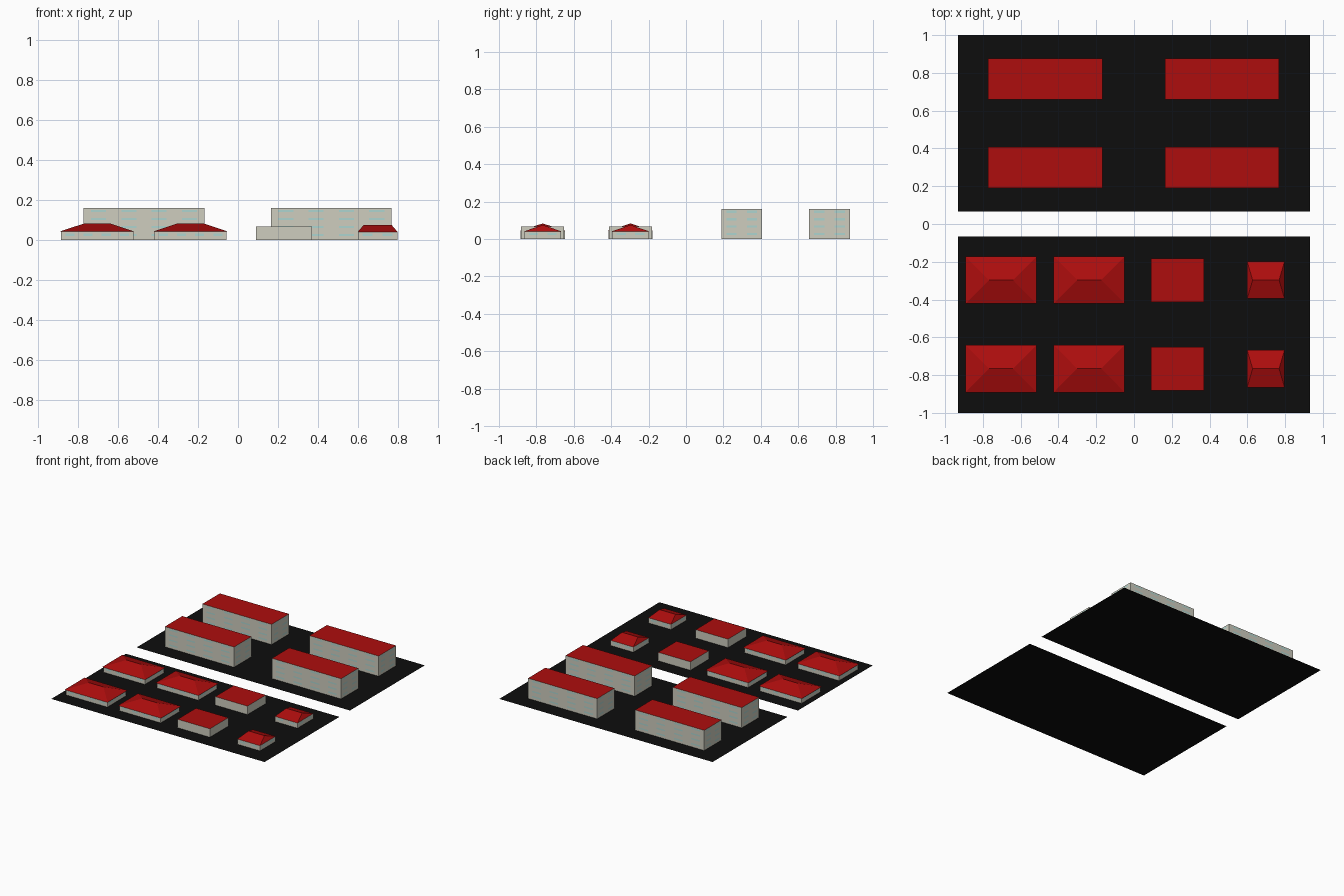
import bpy, bmesh

if "Cube" in bpy.data.objects:
    bpy.data.objects.remove(bpy.data.objects["Cube"])


def material(name, rgb):
    m = bpy.data.materials.new(name)
    m.diffuse_color = (*rgb, 1)
    m.use_nodes = True
    m.node_tree.nodes["Principled BSDF"].inputs["Base Color"].default_value = m.diffuse_color
    return m


WALL = material("wall_plaster", (0.62, 0.61, 0.52))
ROOF = material("roof_red", (0.42, 0.004, 0.004))
GLASS = material("window_glass", (0.42, 0.66, 0.63))
ASPHALT = material("asphalt", (0.004, 0.004, 0.004))


def make(name, quads, mat):
    """Build one flat-shaded object from a list of polygons."""
    bm = bmesh.new()
    for q in quads:
        bm.faces.new([bm.verts.new(p) for p in q])
    bmesh.ops.remove_doubles(bm, verts=bm.verts, dist=1e-6)
    me = bpy.data.meshes.new(name)
    bm.to_mesh(me)
    bm.free()
    me.materials.append(mat)
    ob = bpy.data.objects.new(name, me)
    bpy.context.collection.objects.link(ob)
    return ob


def corners(cx, cy, w, d, z):
    x, y = w / 2, d / 2
    return [(cx - x, cy - y, z), (cx + x, cy - y, z),
            (cx + x, cy + y, z), (cx - x, cy + y, z)]


def walls(name, cx, cy, w, d, h):
    a, b = corners(cx, cy, w, d, 0), corners(cx, cy, w, d, h)
    make(name, [(a[i], a[(i + 1) % 4], b[(i + 1) % 4], b[i]) for i in range(4)], WALL)


def flat_roof(name, cx, cy, w, d, h):
    make(name, [corners(cx, cy, w, d, h)], ROOF)


def hip_roof(name, cx, cy, w, d, eave, top, ridge):
    a, b, c, e = corners(cx, cy, w, d, eave)
    l, r = (cx - ridge / 2, cy, top), (cx + ridge / 2, cy, top)
    make(name, [(a, b, r, l), (b, c, r), (c, e, l, r), (e, a, l), (e, c, b, a)], ROOF)


def windows(name, cx, cy, w, d, h, rows, cols_long, cols_end):
    """Rows of thin window panes just proud of all four walls."""
    c = corners(cx, cy, w + 0.002, d + 0.002, 0)
    quads = []
    for s in range(4):
        p, q = c[s], c[(s + 1) % 4]
        n = cols_end if s % 2 else cols_long

        def at(t, z):
            return (p[0] + (q[0] - p[0]) * t, p[1] + (q[1] - p[1]) * t, z)

        for i in range(n):
            t0, t1 = (i + 0.25) / n, (i + 0.75) / n
            for j in range(rows):
                z0, z1 = h * (j + 0.5) / rows, h * (j + 0.78) / rows
                quads.append((at(t0, z0), at(t1, z0), at(t1, z1), at(t0, z1)))
    make(name, quads, GLASS)


# Two ground plots
for label, cy in (("front", -0.533), ("back", 0.533)):
    make(label + "_ground", [corners(0, cy, 1.865, 0.934, 0)], ASPHALT)

# Four tall apartment blocks
for cx in (-0.47, 0.466):
    for cy in (0.298, 0.767):
        walls("block_walls", cx, cy, 0.604, 0.217, 0.16)
        flat_roof("block_roof", cx, cy, 0.604, 0.217, 0.16)
        windows("block_windows", cx, cy, 0.604, 0.217, 0.16, 4, 4, 2)

for cy in (-0.297, -0.766):
    # Wide houses with hipped roofs
    for cx in (-0.704, -0.237):
        walls("house_walls", cx, cy, 0.361, 0.236, 0.042)
        windows("house_windows", cx, cy, 0.361, 0.236, 0.042, 1, 4, 2)
        hip_roof("house_roof", cx, cy, 0.376, 0.25, 0.042, 0.083, 0.128)
    # Flat-roofed hall
    walls("hall_walls", 0.23, cy, 0.282, 0.23, 0.067)
    flat_roof("hall_roof", 0.23, cy, 0.282, 0.23, 0.067)
    # Small cottage with steep hipped ends
    walls("cottage_walls", 0.698, cy, 0.198, 0.197, 0.041)
    windows("cottage_windows", 0.698, cy, 0.198, 0.197, 0.041, 1, 2, 2)
    hip_roof("cottage_roof", 0.698, cy, 0.198, 0.197, 0.041, 0.075, 0.14)
